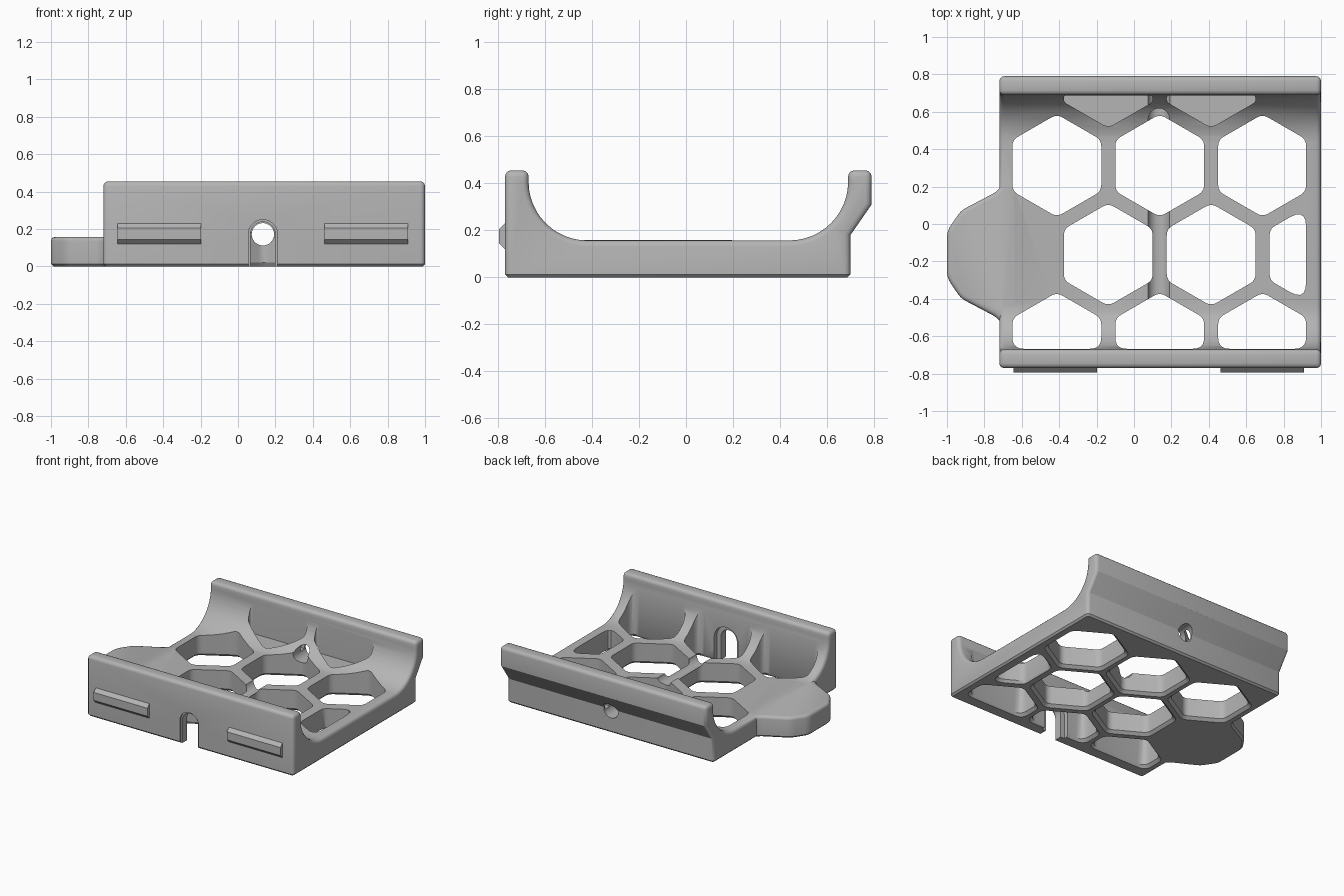
import bpy, bmesh, math
from mathutils import Vector

cube = bpy.data.objects.get("Cube")
if cube:
    bpy.data.objects.remove(cube, do_unlink=True)

grey = bpy.data.materials.new("plain grey")
grey.use_nodes = True
colour = (0.46, 0.46, 0.46, 1)
grey.diffuse_color = colour
grey.node_tree.nodes["Principled BSDF"].inputs["Base Color"].default_value = colour

LEFT, RIGHT = -0.72, 1.0      # ends of the tray in x
FLOOR = 0.157                 # floor thickness
SLOT_X, SLOT_Z = 0.133, 0.172 # screw channel axis


def loft(name, loops, rounding=0, chamfer=0):
    """Closed solid through matching loops, with rounded edges and a bottom chamfer."""
    bm = bmesh.new()
    rings = [[bm.verts.new(p) for p in loop] for loop in loops]
    for a, b in zip(rings, rings[1:]):
        for i in range(len(a)):
            j = (i + 1) % len(a)
            bm.faces.new((a[i], a[j], b[j], b[i]))
    bm.faces.new(rings[0][::-1])
    bm.faces.new(rings[-1])
    bmesh.ops.recalc_face_normals(bm, faces=bm.faces)

    def at_bottom(e):
        return all(v.co.z < 0.005 for v in e.verts)

    if rounding:
        sharp = [e for e in bm.edges if e.calc_face_angle(0) > 0.9 and not at_bottom(e)]
        bmesh.ops.bevel(bm, geom=sharp, offset=rounding, segments=3,
                        profile=0.5, affect='EDGES', clamp_overlap=True)
    if chamfer:
        low = [e for e in bm.edges if at_bottom(e) and e.calc_face_angle(0) > 0.9]
        bmesh.ops.bevel(bm, geom=low, offset=chamfer, segments=1, affect='EDGES')
    mesh = bpy.data.meshes.new(name)
    bm.to_mesh(mesh)
    bm.free()
    mesh.materials.append(grey)
    obj = bpy.data.objects.new(name, mesh)
    bpy.context.collection.objects.link(obj)
    return obj


def along_x(pts, x0, x1):
    return [[(x, y, z) for y, z in pts] for x in (x0, x1)]


def along_y(pts, y0, y1):
    return [[(x, y, z) for x, z in pts] for y in (y0, y1)]


def along_z(pts, *levels):
    """Levels are (height, scale about the centre)."""
    c = sum((Vector(p) for p in pts), Vector((0, 0))) / len(pts)
    return [[(*(c + (Vector(p) - c) * s), z) for p in pts] for z, s in levels]


def arc(cx, cy, r, start, end, n=12):
    angles = [math.radians(start + (end - start) * i / n) for i in range(n + 1)]
    return [(cx + r * math.cos(a), cy + r * math.sin(a)) for a in angles]


def round_corners(pts, r, n=5):
    out = []
    for i, p in enumerate(pts):
        p = Vector(p)
        a, b = Vector(pts[i - 1]) - p, Vector(pts[(i + 1) % len(pts)]) - p
        t = min(r / math.tan(a.angle(b) / 2), a.length * 0.45, b.length * 0.45)
        p0, p1 = p + a.normalized() * t, p + b.normalized() * t
        for k in range(n + 1):
            u = k / n
            out.append(p0 * (1 - u) ** 2 + p * 2 * u * (1 - u) + p1 * u * u)
    return out


def clip(pts, axis, limit, sign):
    """Keep the part of a convex polygon where sign * coordinate < sign * limit."""
    out = []
    for i, q in enumerate(pts):
        p = pts[i - 1]
        dp, dq = sign * (p[axis] - limit), sign * (q[axis] - limit)
        if dp * dq < 0:
            out.append(p + (q - p) * (dp / (dp - dq)))
        if dq <= 0:
            out.append(q)
    return out


def combine(target, tool, operation):
    mod = target.modifiers.new(operation.lower(), 'BOOLEAN')
    mod.operation, mod.solver, mod.object = operation, 'EXACT', tool
    bpy.context.view_layer.objects.active = target
    bpy.ops.object.modifier_apply(modifier=mod.name)
    bpy.data.objects.remove(tool, do_unlink=True)


# tray: cradle profile swept in x
R = 0.25
profile = [(-0.77, 0), (0.70, 0), (0.70, 0.18), (0.79, 0.31), (0.79, 0.455), (0.69, 0.455)]
profile += arc(0.69 - R, FLOOR + R, R, 0, -90)
profile += arc(-0.67 + R, FLOOR + R, R, -90, -180)
profile += [(-0.67, 0.455), (-0.77, 0.455)]
tray = loft("cradle_tray", along_x(profile, LEFT, RIGHT), 0.025, 0.013)

# side tab, flush with the floor
tab_half = [(-0.62, 0.38), (-0.70, 0.38), (-0.735, 0.335), (-0.925, 0.235), (-1.0, 0.125)]
outline = [(x, y - 0.163) for x, y in tab_half]
outline += [(x, -y - 0.163) for x, y in reversed(tab_half)]
tab = loft("side_tab", along_z(round_corners(outline, 0.12), (0.001, 1), (FLOOR + 0.001, 1)),
           0.022, 0.013)
combine(tray, tab, 'UNION')

# honeycomb openings, clipped inside the walls
PITCH, FLAT = 0.55, 0.475
ROW = PITCH * math.sqrt(3) / 2
X0, Y0 = -0.4125, 0.3125


def hexagon(cx, cy):
    r = FLAT / math.sqrt(3)
    pts = [Vector(p) for p in arc(cx, cy, r, 30, 330, 5)]
    for axis, limit, sign in ((0, 0.92, 1), (1, 0.688, 1), (1, -0.667, -1)):
        pts = clip(pts, axis, limit, sign)
    return round_corners(pts, 0.06)


for row in range(3):
    for col in range(3):
        shape = hexagon(X0 + PITCH * (col + 0.5 * (row % 2)), Y0 - ROW * row)
        levels = ((-0.01, 1.13), (0.02, 1), (0.7, 1))
        combine(tray, loft("opening_cutter", along_z(shape, *levels)), 'DIFFERENCE')

# blind pockets in the back curve
for col in range(2):
    shape = hexagon(X0 + PITCH * (col + 0.5), Y0 + ROW)
    pocket = loft("pocket_cutter", along_z(shape, (FLOOR + 0.002, 1), (0.7, 1)))
    combine(tray, pocket, 'DIFFERENCE')

# screw channel from front to back
bore = arc(SLOT_X, SLOT_Z, 0.06, 0, 345, 23)
combine(tray, loft("bore_cutter", along_y(bore, -0.9, 0.9)), 'DIFFERENCE')

# arched slot in the front wall: lip, throat and inner recess
for radius, y0, y1 in ((0.078, -0.9, -0.757), (0.066, -0.8, -0.64), (0.1, -0.70, -0.6)):
    arch = arc(SLOT_X, SLOT_Z, radius, 0, 180, 16)
    arch += [(SLOT_X - radius, -0.1), (SLOT_X + radius, -0.1)]
    combine(tray, loft("slot_cutter", along_y(arch, y0, y1)), 'DIFFERENCE')

# snap rails on the front
rail = [(-0.765, 0.115), (-0.795, 0.145), (-0.795, 0.205), (-0.765, 0.235)]
rails = [loft(name, along_x(rail, x0, x0 + 0.447))
         for name, x0 in (("front_rail_right", -0.645), ("front_rail_left", 0.463))]

# smooth the curves, keep the corners crisp
bpy.ops.object.select_all(action='DESELECT')
for obj in [tray] + rails:
    obj.select_set(True)
bpy.context.view_layer.objects.active = tray
bpy.ops.object.shade_smooth_by_angle(angle=math.radians(32))
